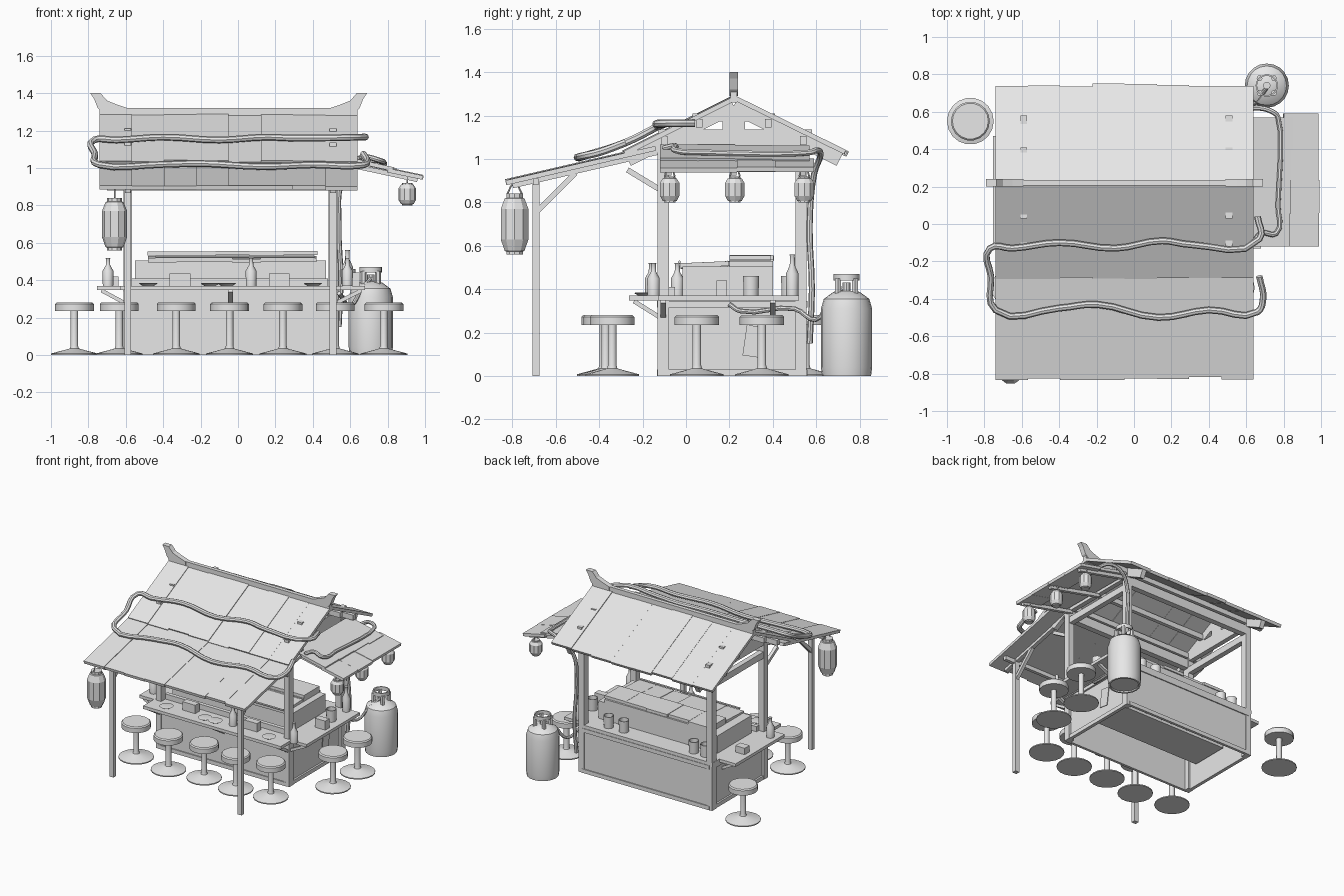
import bpy, bmesh, math, random
from mathutils import Vector, Matrix

random.seed(4)
cube = bpy.data.objects.get("Cube")
if cube:
    bpy.data.objects.remove(cube, do_unlink=True)

grey = bpy.data.materials.new("plain_grey")
grey.use_nodes = True
grey.diffuse_color = (.8, .8, .8, 1)
grey.node_tree.nodes["Principled BSDF"].inputs["Base Color"].default_value = (.8, .8, .8, 1)


def finish(name, mesh, smooth=False):
    obj = bpy.data.objects.new(name, mesh)
    bpy.context.collection.objects.link(obj)
    mesh.materials.clear()
    mesh.materials.append(grey)
    if smooth:
        bpy.ops.object.select_all(action='DESELECT')
        obj.select_set(True)
        bpy.context.view_layer.objects.active = obj
        bpy.ops.object.shade_smooth_by_angle(angle=math.radians(35))
    return obj


def from_bmesh(name, bm, smooth=False):
    bmesh.ops.recalc_face_normals(bm, faces=bm.faces)
    mesh = bpy.data.meshes.new(name)
    bm.to_mesh(mesh)
    bm.free()
    return finish(name, mesh, smooth)


def box(name, xs, ys, zs):
    bm = bmesh.new()
    size = Vector((xs[1] - xs[0], ys[1] - ys[0], zs[1] - zs[0]))
    centre = Vector((sum(xs), sum(ys), sum(zs))) / 2
    bmesh.ops.create_cube(bm, matrix=Matrix.Translation(centre) @ Matrix.Diagonal(size.to_4d()))
    return from_bmesh(name, bm)


def beam(name, start, end, width, height):
    """Board between two points; width is measured horizontally."""
    start, end = Vector(start), Vector(end)
    along = (end - start).normalized()
    side = along.cross(Vector((0, 0, 1)))
    side = side.normalized() if side.length > .01 else Vector((1, 0, 0))
    up = side.cross(along)
    turn = Matrix((side, along, up)).transposed().to_4x4()
    size = Matrix.Diagonal((width, (end - start).length, height, 1))
    bm = bmesh.new()
    bmesh.ops.create_cube(bm, matrix=Matrix.Translation((start + end) / 2) @ turn @ size)
    return from_bmesh(name, bm)


def lathe(name, profile, place, sides=18, smooth=True):
    bm = bmesh.new()
    verts = [bm.verts.new((r, 0, z)) for r, z in profile]
    edges = [bm.edges.new(pair) for pair in zip(verts, verts[1:])]
    bmesh.ops.spin(bm, geom=verts + edges, axis=(0, 0, 1), cent=(0, 0, 0),
                   angle=math.tau, steps=sides, use_duplicate=False)
    bmesh.ops.remove_doubles(bm, verts=bm.verts, dist=.0005)
    bmesh.ops.translate(bm, verts=bm.verts, vec=place)
    return from_bmesh(name, bm, smooth)


def tube(name, points, radius):
    curve = bpy.data.curves.new(name, 'CURVE')
    curve.dimensions = '3D'
    curve.bevel_depth, curve.bevel_resolution = radius, 2
    curve.resolution_u, curve.use_fill_caps = 4, True
    spline = curve.splines.new('BEZIER')
    spline.bezier_points.add(len(points) - 1)
    for knot, co in zip(spline.bezier_points, points):
        knot.co = co
        knot.handle_left_type = knot.handle_right_type = 'AUTO'
    holder = bpy.data.objects.new(name + "_path", curve)
    mesh = bpy.data.meshes.new_from_object(holder)
    bpy.data.objects.remove(holder)
    return finish(name, mesh, True)


def plank_row(name, start, end, axis, low, high, count):
    """Row of uneven roof boards spread along one axis."""
    step = (high - low) / count
    for i in range(count):
        p, q = Vector(start), Vector(end)
        p[axis] = q[axis] = low + step * (i + .5)
        q += (q - p).normalized() * random.uniform(-.012, .008)
        lift = Vector((0, 0, random.uniform(-.004, .004)))
        beam(f"{name}_{i}", p + lift, q + lift, step, .022)


LEFT, RIGHT, FRONT, BACK, RIDGE = -.59, .508, -.105, .53, .22
EAVES = (-.74, .64)

# Posts, braces and top frame
for x in (LEFT, RIGHT):
    for y in (FRONT, BACK):
        box("main_post", (x - .023, x + .023), (y - .026, y + .026), (0, 1.06))
    box("awning_post", (x - .018, x + .018), (-.708, -.675), (0, .92))
    beam("awning_brace", (x, -.685, .76), (x, -.51, .935), .025, .025)
    beam("inner_brace", (x, FRONT, .85), (x, -.27, .95), .025, .025)
    beam("awning_rafter", (x, FRONT, 1.04), (x, -.8, .88), .03, .03)
    box("side_plate", (x - .02, x + .02), (FRONT, BACK), (.94, .99))
    # Gable truss with openings beside the king post
    box("tie_beam", (x - .018, x + .018), (-.13, .58), (1.04, 1.135))
    box("collar_beam", (x - .018, x + .018), (.03, .41), (1.173, 1.21))
    box("king_post", (x - .018, x + .018), (.168, .272), (1.1, 1.25))
    for end in (-.27, .71):
        beam("rafter", (x, RIDGE, 1.245), (x, end, 1.0), .036, .07)
for y in (FRONT, BACK):
    box("long_plate", (LEFT, RIGHT), (y - .022, y + .022), (.98, 1.05))
box("awning_beam", (-.7, .61), (-.705, -.68), (.88, .91))
for offset in (-.32, -.16, .16, .32):
    y = RIDGE + offset
    z = 1.245 - abs(offset) / 2
    box("purlin", (-.72, .62), (y - .015, y + .015), (z - .02, z + .02))

# Roof boards
plank_row("back_roof", (0, RIDGE, 1.28), (0, .74, 1.025), 0, *EAVES, 8)
plank_row("front_roof", (0, RIDGE, 1.28), (0, -.285, 1.028), 0, *EAVES, 8)
plank_row("front_awning", (0, -.14, 1.053), (0, -.825, .895), 0, *EAVES, 8)
plank_row("side_awning_upper", (.55, 0, 1.055), (.84, 0, .99), 1, -.12, .57, 4)
plank_row("side_awning_lower", (.8, 0, .99), (.99, 0, .95), 1, -.12, .59, 4)
for y in (-.08, .22, .54):
    beam("side_awning_rafter", (RIGHT, y, 1.035), (.96, y, .937), .025, .025)

# Ridge cap with upswept ends
MID = (EAVES[0] + EAVES[1]) / 2
box("ridge_cap", EAVES, (.205, .235), (1.26, 1.32))
horn = [(.54, 1.32), (.6, 1.34), (.65, 1.36), (.685, 1.4), (.74, 1.4),
        (.72, 1.37), (.7, 1.32), (.67, 1.29), (.54, 1.29)]
for side in (-1, 1):
    bm = bmesh.new()
    face = bm.faces.new([bm.verts.new((MID + side * x, .2, z)) for x, z in horn])
    grown = bmesh.ops.extrude_face_region(bm, geom=[face])["geom"]
    bmesh.ops.translate(bm, vec=(0, .04, 0), verts=[v for v in grown if isinstance(v, bmesh.types.BMVert)])
    from_bmesh("ridge_horn", bm)

# Stall body: recessed panels inside a raised frame
for y, out in ((FRONT - .015, -1), (BACK + .015, 1)):
    box("long_panel", (LEFT, RIGHT), (y - .006, y + .006), (0, .34))
    for zs in ((0, .03), (.315, .345)):
        box("long_rail", (LEFT, RIGHT), sorted((y, y + out * .014)), zs)
for x, out in ((LEFT, -1), (RIGHT, 1)):
    box("end_panel", (x - .006, x + .006), (FRONT, BACK), (0, .34))
    for zs in ((0, .03), (.315, .345)):
        box("end_rail", sorted((x, x + out * .02)), (FRONT, BACK), zs)
box("worktop", (-.615, .535), (-.13, .555), (.34, .37))
box("inner_shelf", (-.57, .49), (.0, .3), (.16, .18))
box("serving_riser", (-.57, .48), (-.08, -.05), (.37, .41))
beam("notice_sheet", (.532, .3, .09), (.532, .32, .23), .004, .08)

# Customer shelves and brackets
box("front_shelf", (-.63, .55), (-.262, -.1), (.347, .37))
box("left_shelf", (-.755, -.6), (-.13, .47), (.347, .37))
box("right_shelf", (.52, .68), (-.13, .52), (.347, .37))
for x in (LEFT, -.04, RIGHT):
    beam("front_bracket", (x, -.24, .345), (x, -.12, .27), .025, .02)
for y in (FRONT, .4):
    beam("left_bracket", (-.73, y, .345), (LEFT, y, .27), .025, .02)
    beam("right_bracket", (.66, y, .345), (RIGHT, y, .27), .025, .02)

# Cooking counter with stepped board lids
box("cooker_base", (-.55, .47), (-.015, .4), (.37, .505))
box("cooker_upper", (-.48, .42), (.2, .4), (.5, .53))
plank_row("cooker_lid", (0, .2, .545), (0, .4, .545), 0, -.485, .425, 5)
plank_row("cooker_front_lid", (0, -.025, .505), (0, .2, .515), 0, -.48, .42, 6)
for y in (-.03, .19):
    tube("cooker_rail", [(-.44, y, .525), (.41, y, .525)], .007)

# Tableware
cup = [(0, 0), (.035, 0), (.038, .09), (.032, .09), (.03, .02), (0, .02)]
for x in (-.5, -.4, .2, .33):
    lathe("pot", cup, (x, .475, .37), 14)
lathe("shelf_pot", cup, (.59, .3, .37), 14)
plate = [(0, 0), (.03, 0), (.05, .012), (.045, .014), (0, .006)]
for x in (-.48, -.15, -.06, .4):
    lathe("plate", plate, (x, -.19, .37), 14)
for x in (-.31, .22):
    box("napkin_box", (x - .055, x + .055), (-.16, -.11), (.37, .435))
box("left_shelf_box", (-.72, -.64), (.25, .31), (.37, .42))
box("right_shelf_box", (.56, .65), (.14, .19), (.37, .44))
bottle = [(0, 0), (.028, 0), (.029, .08), (.012, .11), (.011, .145), (.014, .15), (0, .15)]
for spot in ((-.695, -.04, .37), (.07, -.16, .37), (.585, -.15, .37)):
    lathe("bottle", bottle, spot, 12)
lathe("tall_bottle", [(r, z * 1.27) for r, z in bottle], (.585, .49, .37), 12)

# Stools
stool = [(0, 0), (.125, 0), (.125, .008), (.06, .025), (.024, .035), (.02, .05),
         (.02, .235), (.104, .235), (.104, .272), (.096, .28), (0, .28)]
front_stools = [(x, -.36 + dy) for x, dy in
                zip((-.635, -.33, -.045, .24, .52), (.02, -.02, .01, -.01, .02))]
for x, y in front_stools + [(.78, .05), (.78, .35), (-.875, .55)]:
    lathe("stool", stool, (x, y, 0))

# Paper lanterns
lantern = [(0, 0), (.6, 0), (.6, .05), (.72, .06), (1, .25), (1, .75), (.72, .92), (.6, .93), (.6, 1), (0, 1)]


def hang_lantern(name, x, y, z, radius, height):
    lathe(name, [(r * radius, h * height) for r, h in lantern], (x, y, z), 10, False)
    top = z + height
    tube(name + "_loop", [(x, y - radius / 2, top), (x, y, top + .045), (x, y + radius / 2, top)], .004)


hang_lantern("large_lantern", -.66, -.79, .56, .067, .28)
for y in (-.075, .225, .545):
    hang_lantern("small_lantern", .905, y, .8, .047, .12)

# Gas bottle with collar and valve
TANK = Vector((.71, .74, 0))
lathe("gas_bottle", [(0, .01), (.1, .01), (.1, 0), (.113, 0), (.118, .04), (.118, .31),
                     (.105, .355), (.06, .388), (0, .395)], TANK, 20)
lathe("gas_collar", [(.06, .44), (.06, .47), (.052, .47), (.052, .44), (.06, .44)], TANK)
for i in range(4):
    spot = TANK + Matrix.Rotation(math.tau * (i + .5) / 4, 3, 'Z') @ Vector((.055, 0, .37))
    lathe("collar_leg", [(0, 0), (.016, 0), (.016, .08), (0, .08)], spot, 6)
lathe("gas_valve", [(0, .39), (.02, .39), (.02, .43), (0, .43)], TANK, 10)


# Pipes draped over the roof and down the rear post
def roof_height(y):
    return min(1.165, 1.325 - abs(y - RIDGE) / 2) if y > -.29 else 1.125 + .235 * y


snake = [(.66, .04), (.67, -.08), (.3, -.11), (.15, -.09), (-.1, -.13), (-.4, -.1), (-.65, -.13), (-.77, -.13),
         (-.765, -.28), (-.74, -.46), (-.4, -.45), (-.2, -.43), (.13, -.5), (.4, -.46), (.66, -.47), (.69, -.4), (.67, -.28)]
tube("roof_pipe", [(x, y, roof_height(y)) for x, y in snake], .018)
tube("side_pipe", [(.64, -.1, 1.05), (.68, -.05, 1.06), (.76, -.05, 1.04), (.77, .1, 1.03), (.77, .57, 1.03),
                   (.74, .6, 1.04), (.65, .62, 1.02), (.56, .59, .93), (.54, .57, .7), (.55, .58, .4),
                   (.54, .57, .15)], .014)
tube("gas_hose", [(.54, .2, .33), (.56, .25, .3), (.56, .5, .31), (.6, .6, .26), (.66, .66, .35), (.71, .73, .41)], .011)
